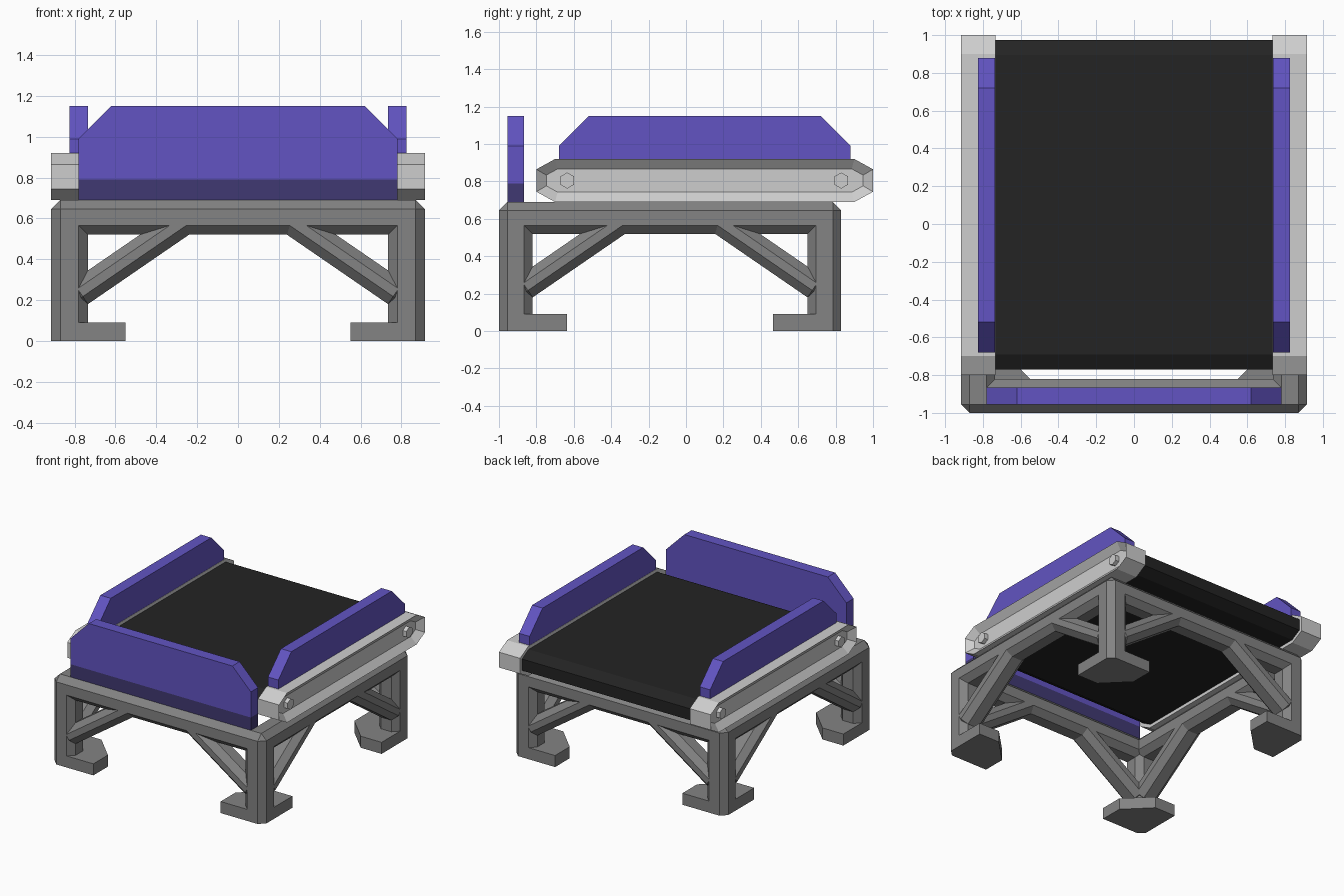
import bpy, bmesh, math
from mathutils import Matrix, Vector

if "Cube" in bpy.data.objects:
    bpy.data.objects.remove(bpy.data.objects["Cube"])


def material(name, rgb):
    m = bpy.data.materials.new(name)
    lin = [((c / 255 + 0.055) / 1.055) ** 2.4 for c in rgb]
    m.diffuse_color = (*lin, 1)
    m.use_nodes = True
    m.node_tree.nodes["Principled BSDF"].inputs["Base Color"].default_value = m.diffuse_color
    return m


FRAME = material("frame grey", (131, 131, 131))
RAIL = material("rail light grey", (206, 206, 206))
PURPLE = material("guard purple", (98, 84, 194))
DARK = material("guard base dark purple", (64, 57, 114))
BELT = material("belt black", (35, 35, 35))


def finish(name, bm, mat, matrix=Matrix()):
    bm.transform(matrix)
    bmesh.ops.recalc_face_normals(bm, faces=bm.faces)
    me = bpy.data.meshes.new(name)
    bm.to_mesh(me)
    bm.free()
    me.materials.append(mat)
    ob = bpy.data.objects.new(name, me)
    bpy.context.collection.objects.link(ob)
    return ob


def beam(name, size, matrix, bevel=0.045):
    """Box with every edge chamfered, centred on the matrix origin."""
    bm = bmesh.new()
    bmesh.ops.create_cube(bm, size=1)
    bmesh.ops.scale(bm, vec=size, verts=bm.verts)
    bmesh.ops.bevel(bm, geom=bm.edges[:], offset=bevel, segments=1, affect='EDGES')
    return finish(name, bm, FRAME, matrix)


def prism_mesh(pts, a, b, axis):
    """Extrude a 2D profile along an axis from a to b."""
    def place(p, t):
        c = list(p)
        c.insert(axis, t)
        return c
    bm = bmesh.new()
    lo = [bm.verts.new(place(p, a)) for p in pts]
    hi = [bm.verts.new(place(p, b)) for p in pts]
    bm.faces.new(lo)
    bm.faces.new(hi)
    n = len(pts)
    for i in range(n):
        j = (i + 1) % n
        bm.faces.new((lo[i], lo[j], hi[j], hi[i]))
    bmesh.ops.recalc_face_normals(bm, faces=bm.faces)
    return bm


def octagon(y0, y1, z0, z1, cy, cz):
    return [(y0, z0 + cz), (y0 + cy, z0), (y1 - cy, z0), (y1, z0 + cz),
            (y1, z1 - cz), (y1 - cy, z1), (y0 + cy, z1), (y0, z1 - cz)]


# Square stand: the same beam, leg, foot and two braces on each of four sides
H, W, TOP = 0.915, 0.18, 0.69
C = H - W / 2
slope = math.atan(0.687)
for k in range(4):
    turn = Matrix.Translation((0, -0.085, 0)) @ Matrix.Rotation(k * math.pi / 2, 4, 'Z')
    beam("top_beam", (2 * H, W, 0.17), turn @ Matrix.Translation((0, -C, TOP - 0.085)))
    beam("leg", (W, W, TOP), turn @ Matrix.Translation((-C, -C, TOP / 2)))
    foot = [(0.045, 0), (0.365, 0), (0.365, 0.18), (0.18, 0.365), (0, 0.365), (0, 0.045)]
    finish("foot", prism_mesh([(x - H, y - H) for x, y in foot], 0, 0.09, 2), FRAME, turn)
    a, b = Vector((-0.81, -C, 0.211)), Vector((-0.229, -C, 0.61))
    for s in (1, -1):
        mid = (a + b) / 2
        mid.x *= s
        beam("brace", ((b - a).length, W, 0.136),
             turn @ Matrix.Translation(mid) @ Matrix.Rotation(-s * slope, 4, 'Y'))

# Conveyor belt wrapped between the rails
finish("belt", prism_mesh(octagon(-0.77, 0.975, 0.715, 0.895, 0.08, 0.045), -0.737, 0.737, 0), BELT)

for s in (1, -1):
    # Side rail with a recessed slot on its outer face
    bm = prism_mesh(octagon(-0.8, 1.0, 0.69, 0.92, 0.1, 0.055), s * 0.733, s * H, 0)
    outer = [f for f in bm.faces if f.normal.x * s > 0.9]
    bmesh.ops.inset_individual(bm, faces=outer, thickness=0.053, depth=0, use_even_offset=True)
    for v in outer[0].verts:
        v.co.x -= s * 0.045
    finish("side_rail", bm, RAIL)
    # Hexagonal axle ends inside the slot
    for y in (-0.635, 0.83):
        hexa = [(y + 0.043 * math.cos(t), 0.805 + 0.043 * math.sin(t))
                for t in [math.radians(30 + 60 * i) for i in range(6)]]
        finish("axle_end", prism_mesh(hexa, s * 0.86, s * 0.9, 0), RAIL)
    # Side guard standing on the rail
    side = [(-0.68, 0.91), (-0.68, 0.99), (-0.52, 1.15), (0.72, 1.15), (0.88, 0.99), (0.88, 0.91)]
    finish("side_guard", prism_mesh(side, s * 0.735, s * 0.825, 0), PURPLE)

# Front guard with a darker foot strip
front = [(-0.78, 0.79), (-0.78, 0.99), (-0.62, 1.15), (0.62, 1.15), (0.78, 0.99), (0.78, 0.79)]
finish("front_guard", prism_mesh(front, -0.955, -0.865, 1), PURPLE)
base = [(-0.78, 0.69), (-0.78, 0.79), (0.78, 0.79), (0.78, 0.69)]
finish("front_guard_base", prism_mesh(base, -0.955, -0.865, 1), DARK)
